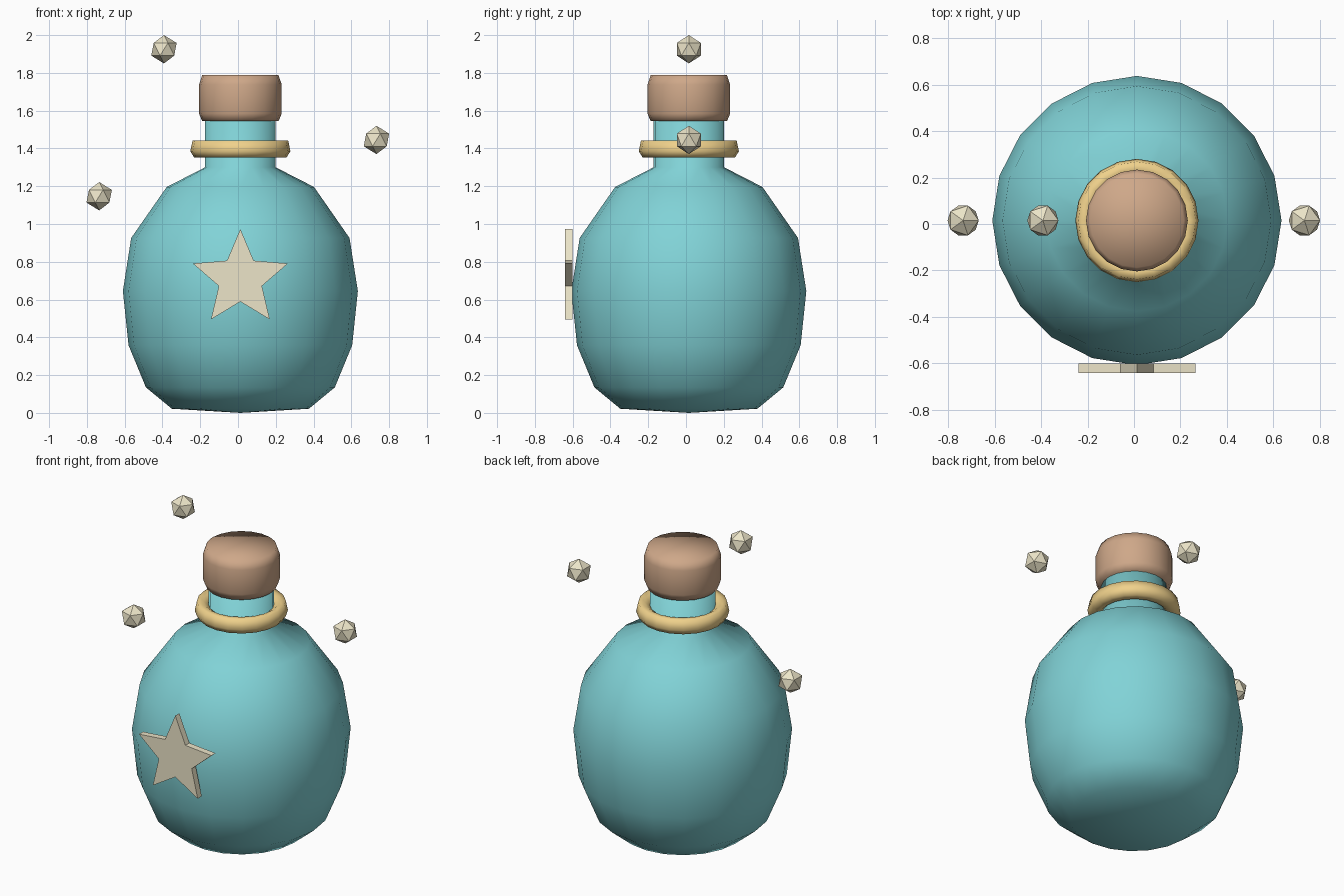
import bpy, bmesh, math
from mathutils import Vector

if "Cube" in bpy.data.objects:
    bpy.data.objects.remove(bpy.data.objects["Cube"])

CX, CY, SIDES = 0.0125, 0.015, 20


def material(name, rgb):
    m = bpy.data.materials.new(name)
    m.diffuse_color = (*rgb, 1)
    m.use_nodes = True
    m.node_tree.nodes["Principled BSDF"].inputs["Base Color"].default_value = m.diffuse_color
    return m


def finish(name, bm, mat, smooth):
    bmesh.ops.recalc_face_normals(bm, faces=bm.faces[:])
    for f in bm.faces:
        f.smooth = smooth
    mesh = bpy.data.meshes.new(name)
    bm.to_mesh(mesh)
    bm.free()
    mesh.materials.append(mat)
    ob = bpy.data.objects.new(name, mesh)
    bpy.context.collection.objects.link(ob)
    return ob


def lathe(name, profile, mat, closed=False):
    """Spin (radius, z) points around the bottle axis."""
    bm = bmesh.new()
    vs = [bm.verts.new((CX + r, CY, z)) for r, z in profile]
    pairs = list(zip(vs, vs[1:])) + ([(vs[-1], vs[0])] if closed else [])
    edges = [bm.edges.new(p) for p in pairs]
    bmesh.ops.spin(bm, geom=vs + edges, cent=(CX, CY, 0), axis=(0, 0, 1),
                   angle=math.tau, steps=SIDES, use_duplicate=False)
    bmesh.ops.remove_doubles(bm, verts=bm.verts[:], dist=1e-4)
    return finish(name, bm, mat, True)


teal = material("teal_glass", (0.22, 0.65, 0.68))
brown = material("cork_brown", (0.62, 0.39, 0.25))
gold = material("gold", (0.87, 0.64, 0.26))
cream = material("cream", (0.84, 0.78, 0.58))

# Bottle body with neck
lathe("bottle", [(0, 0), (0.363, 0.022), (0.50, 0.135), (0.592, 0.358),
                 (0.622, 0.645), (0.578, 0.926), (0.39, 1.196),
                 (0.187, 1.30), (0.187, 1.56), (0, 1.56)], teal)

# Neck ring
lathe("neck_ring", [(0.18, 1.37), (0.20, 1.353), (0.245, 1.353), (0.265, 1.385),
                    (0.253, 1.443), (0.215, 1.443), (0.18, 1.42)], gold, True)

# Cork with chamfered rims
lathe("cork", [(0, 1.544), (0.202, 1.544), (0.219, 1.585),
               (0.219, 1.738), (0.202, 1.788), (0, 1.788)], brown)

# Star plate on the front
bm = bmesh.new()
pts = []
for i in range(10):
    r, a = (0.2645, 0.12)[i % 2], math.pi / 2 + i * math.pi / 5
    pts.append(bm.verts.new((CX + r * math.cos(a), -0.64, 0.709 + r * math.sin(a))))
face = bm.faces.new(pts)
ext = bmesh.ops.extrude_face_region(bm, geom=[face], use_keep_orig=True)
bmesh.ops.translate(bm, vec=(0, 0.04, 0),
                    verts=[v for v in ext["geom"] if isinstance(v, bmesh.types.BMVert)])
finish("star", bm, cream, False)

# Floating faceted sparkles
for i, (x, z) in enumerate([(-0.735, 1.147), (0.733, 1.445), (-0.392, 1.925)]):
    bm = bmesh.new()
    bmesh.ops.create_icosphere(bm, subdivisions=1, radius=0.075)
    bmesh.ops.translate(bm, vec=Vector((x, CY, z)), verts=bm.verts[:])
    finish(f"sparkle_{i + 1}", bm, cream, False)
